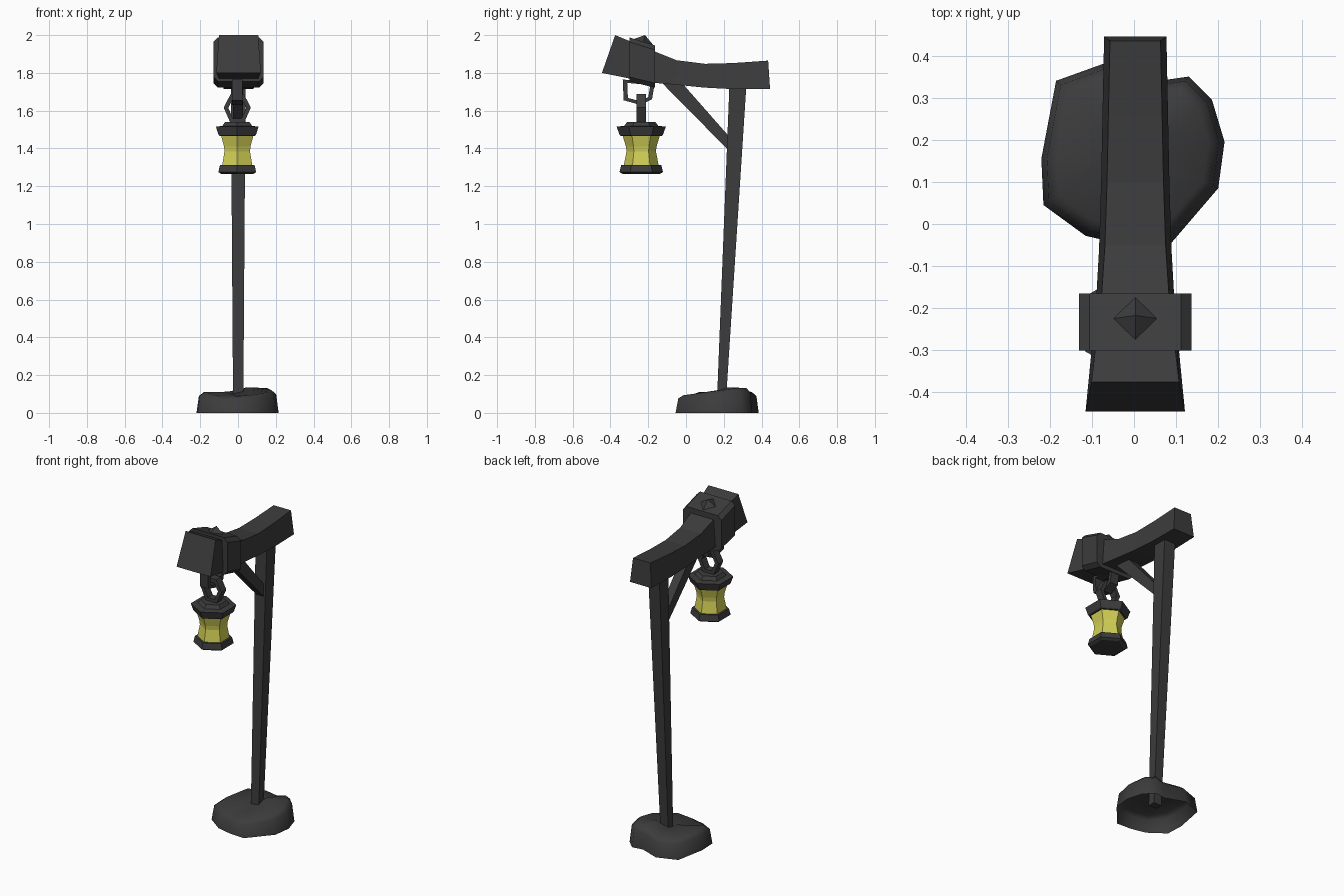
import bpy, bmesh
from math import sin, cos, pi
from mathutils import Vector

cube = bpy.data.objects.get("Cube")
if cube:
    bpy.data.objects.remove(cube, do_unlink=True)


def material(name, rgb):
    m = bpy.data.materials.new(name)
    m.use_nodes = True
    m.diffuse_color = (*rgb, 1)
    bsdf = m.node_tree.nodes["Principled BSDF"]
    bsdf.inputs["Base Color"].default_value = (*rgb, 1)
    bsdf.inputs["Roughness"].default_value = 0.9
    return m


IRON = material("dark grey", (0.045, 0.045, 0.045))
GLOW = material("lamp yellow", (0.64, 0.62, 0.09))


def loft(name, rings, mat=IRON, start=True, end=True, loop=False):
    """Skin a list of equal-sized point rings, with optional end caps."""
    bm = bmesh.new()
    rows = [[bm.verts.new(p) for p in ring] for ring in rings]
    pairs = list(zip(rows, rows[1:]))
    if loop:
        pairs.append((rows[-1], rows[0]))
    for a, b in pairs:
        n = len(a)
        for i in range(n):
            j = (i + 1) % n
            bm.faces.new((a[i], a[j], b[j], b[i]))
    if start and not loop:
        bm.faces.new(rows[0][::-1])
    if end and not loop:
        bm.faces.new(rows[-1])
    bmesh.ops.recalc_face_normals(bm, faces=bm.faces)
    mesh = bpy.data.meshes.new(name)
    bm.to_mesh(mesh)
    bm.free()
    mesh.materials.append(mat)
    obj = bpy.data.objects.new(name, mesh)
    bpy.context.collection.objects.link(obj)
    return obj


def rect(x, y0, y1, hw, z):
    return [(x - hw, y0, z), (x + hw, y0, z), (x + hw, y1, z), (x - hw, y1, z)]


def chain_link(name, centre, points, inner, half, axis):
    """Flat closed link; points are (side, up) offsets, axis is its thickness."""
    rings = []
    for s, u in points:
        ring = []
        for k, t in ((1, -half), (1, half), (inner, half), (inner, -half)):
            off = (t, s * k, u * k) if axis == "x" else (s * k, t, u * k)
            ring.append(Vector(centre) + Vector(off))
        rings.append(ring)
    return loft(name, rings, loop=True)


# Stone mound: uneven outline, hollow underneath
outline = [(-.22, .155), (-.215, .045), (-.115, -.028), (-.02, -.05), (.08, -.055),
           (.20, .085), (.215, .195), (.185, .295), (.13, .35), (.06, .34),
           (-.06, .385), (-.185, .34)]
heights = [.10, .10, .08, .08, .085, .10, .11, .12, .12, .11, .10, .10]
cx, cy = 0, .18


def mound_ring(scale, lift):
    return [(cx + (x - cx) * scale, cy + (y - cy) * scale, h * lift)
            for (x, y), h in zip(outline, heights)]


mound = loft("base_mound", [mound_ring(1, 0), mound_ring(.94, .9),
                            mound_ring(.82, 1.1), mound_ring(.3, 1.12)], start=False)
for face in mound.data.polygons:
    face.use_smooth = True

# Leaning post
loft("post", [rect(.001, .163, .21, .027, .04), rect(.001, .23, .32, .039, 1.74)])

# Diagonal brace
loft("brace", [[(x, y, z) for x, y, z in ((-hw, y0, z0), (hw, y0, z0), (hw, y1, z1), (-hw, y1, z1))]
               for hw, y0, z0, y1, z1 in ((.028, -.15, 1.77, -.02, 1.745),
                                          (.025, .24, 1.375, .24, 1.45))])

# Curved beam: top y, top z, bottom y, bottom z, half width at top
beam = []
for yt, zt, yb, zb, w in ((-.375, 2.0, -.445, 1.80, .104), (-.17, 1.915, -.20, 1.75, .08),
                          (-.05, 1.867, -.06, 1.738, .072), (.10, 1.848, .10, 1.722, .067),
                          (.25, 1.852, .25, 1.714, .064), (.435, 1.865, .445, 1.715, .060)):
    beam.append([(.003 - w, yt, zt), (.003 + w, yt, zt),
                 (.003 + w + .014, yb, zb), (.003 - w - .014, yb, zb)])
loft("beam", beam)

# Chamfered band round the beam
band = []
for y, lo, hi in ((-.30, 1.755, 1.988), (-.165, 1.722, 1.946)):
    w, c = .133, .024
    half = [(w - c, lo), (w, lo + c), (w, hi - c), (w - c, hi)]
    band.append([(.003 + x, y, z) for x, z in half] +
                [(.003 - x, y, z) for x, z in half[::-1]])
loft("band", band)

# Pyramid stud on the band
stud = [(.003 - .055, -.225, 1.962), (.003, -.28, 1.978),
        (.003 + .055, -.225, 1.962), (.003, -.172, 1.946)]
tip = Vector((.003, -.217, 2.0))
loft("band_stud", [stud, [tip + (Vector(p) - tip) * .02 for p in stud]])

# Two interlocking links
chain_link("upper_link", (-.003, -.25, 1.70),
           [(-.085, .065), (-.08, -.045), (.01, -.07), (.07, -.04), (.085, .05)],
           .72, .028, "x")
chain_link("lower_link", (-.004, -.237, 1.612),
           [(-.035, .075), (-.072, .005), (-.035, -.08), (.035, -.08), (.072, .005), (.035, .075)],
           .66, .024, "y")


def hexagon(radius, z):
    return [(-.004 + radius * sin(i * pi / 3), -.237 + radius * cos(i * pi / 3), z)
            for i in range(6)]


def turned(name, profile, mat=IRON):
    return loft(name, [hexagon(r, z) for r, z in profile], mat)


# Hexagonal lantern
turned("lantern_cap", [(.108, 1.466), (.115, 1.472), (.13, 1.515), (.09, 1.52), (.074, 1.541)])
turned("lantern_glass", [(.094, 1.30), (.078, 1.385), (.081, 1.41), (.099, 1.47)], GLOW)
turned("lantern_base", [(.098, 1.265), (.115, 1.275), (.106, 1.312)])
